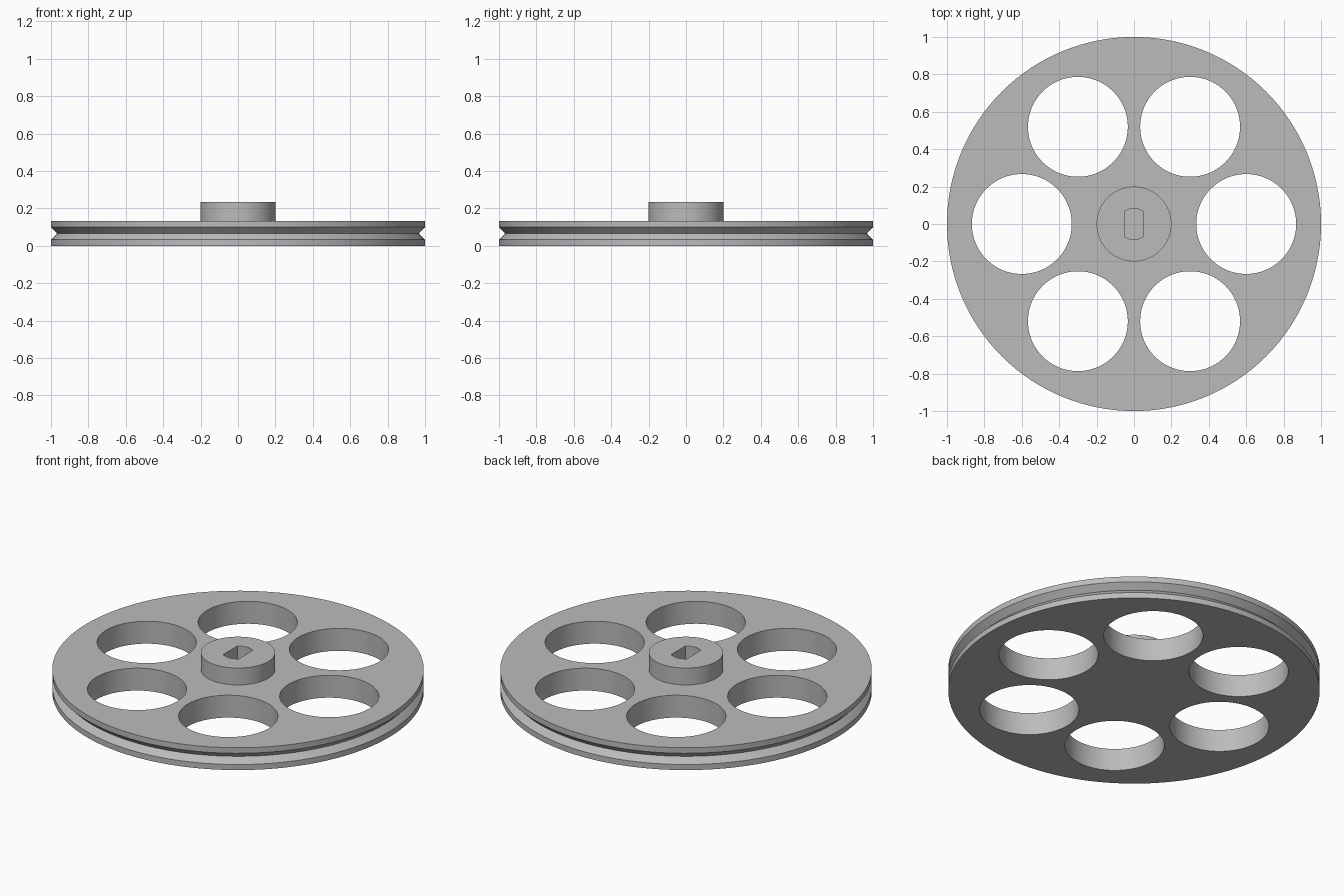
import bpy
import bmesh
from math import cos, sin, pi, asin

cube = bpy.data.objects.get("Cube")
if cube:
    bpy.data.objects.remove(cube, do_unlink=True)

SEGMENTS = 128
RADIUS, THICK, HUB_R, HUB_TOP = 1.0, 0.133, 0.2, 0.233
GROOVE = 0.033
HOLE_R, HOLE_RING, HOLE_COUNT = 0.267, 0.6, 6
SLOT_R, SLOT_HALF = 0.083, 0.05

grey = bpy.data.materials.new("plain grey")
grey.use_nodes = True
colour = (0.5, 0.5, 0.5, 1)
grey.diffuse_color = colour
grey.node_tree.nodes["Principled BSDF"].inputs["Base Color"].default_value = colour


def add_object(name, bm):
    bmesh.ops.recalc_face_normals(bm, faces=bm.faces[:])
    mesh = bpy.data.meshes.new(name)
    bm.to_mesh(mesh)
    bm.free()
    mesh.materials.append(grey)
    obj = bpy.data.objects.new(name, mesh)
    bpy.context.collection.objects.link(obj)
    return obj


def lathe(name, profile):
    """Spin an (r, z) profile around z into a closed solid."""
    bm = bmesh.new()
    rings = []
    for r, z in profile:
        rings.append([bm.verts.new((r * cos(2 * pi * i / SEGMENTS),
                                    r * sin(2 * pi * i / SEGMENTS), z))
                      for i in range(SEGMENTS)])
    for low, high in zip(rings, rings[1:]):
        for i in range(SEGMENTS):
            j = (i + 1) % SEGMENTS
            bm.faces.new((low[i], low[j], high[j], high[i]))
    bm.faces.new(rings[0])
    bm.faces.new(rings[-1])
    return add_object(name, bm)


def prism(name, outline, bottom, top):
    """Extrude an (x, y) outline from bottom to top."""
    bm = bmesh.new()
    face = bm.faces.new([bm.verts.new((x, y, bottom)) for x, y in outline])
    extruded = bmesh.ops.extrude_face_region(bm, geom=[face])["geom"]
    verts = [v for v in extruded if isinstance(v, bmesh.types.BMVert)]
    bmesh.ops.translate(bm, verts=verts, vec=(0, 0, top - bottom))
    return add_object(name, bm)


def cut(target, cutter):
    bpy.context.view_layer.objects.active = target
    mod = target.modifiers.new("cut", 'BOOLEAN')
    mod.operation = 'DIFFERENCE'
    mod.solver = 'EXACT'
    mod.object = cutter
    bpy.ops.object.modifier_apply(modifier=mod.name)
    bpy.data.objects.remove(cutter, do_unlink=True)


# Disc with a V groove around the rim and a raised hub
wheel = lathe("pulley_wheel", [
    (RADIUS, 0), (RADIUS, GROOVE), (RADIUS - GROOVE, THICK / 2),
    (RADIUS, THICK - GROOVE), (RADIUS, THICK),
    (HUB_R, THICK), (HUB_R, HUB_TOP)])

# Ring of round lightening holes
for k in range(HOLE_COUNT):
    a = 2 * pi * k / HOLE_COUNT
    circle = [(HOLE_RING * cos(a) + HOLE_R * cos(2 * pi * i / 96),
               HOLE_RING * sin(a) + HOLE_R * sin(2 * pi * i / 96))
              for i in range(96)]
    cut(wheel, prism("hole_cutter", circle, -0.1, 0.3))

# Blind shaft slot with two flat sides and two rounded ends
half = asin(SLOT_HALF / SLOT_R)
arc = [(SLOT_R * sin(half * t / 8), SLOT_R * cos(half * t / 8))
       for t in range(-8, 9)]
slot = arc + [(-x, -y) for x, y in arc]
cut(wheel, prism("slot_cutter", slot, THICK, 0.4))

# Smooth curved walls, crisp edges
bpy.ops.object.select_all(action='DESELECT')
wheel.select_set(True)
bpy.context.view_layer.objects.active = wheel
bpy.ops.object.shade_smooth_by_angle(angle=pi / 6)
